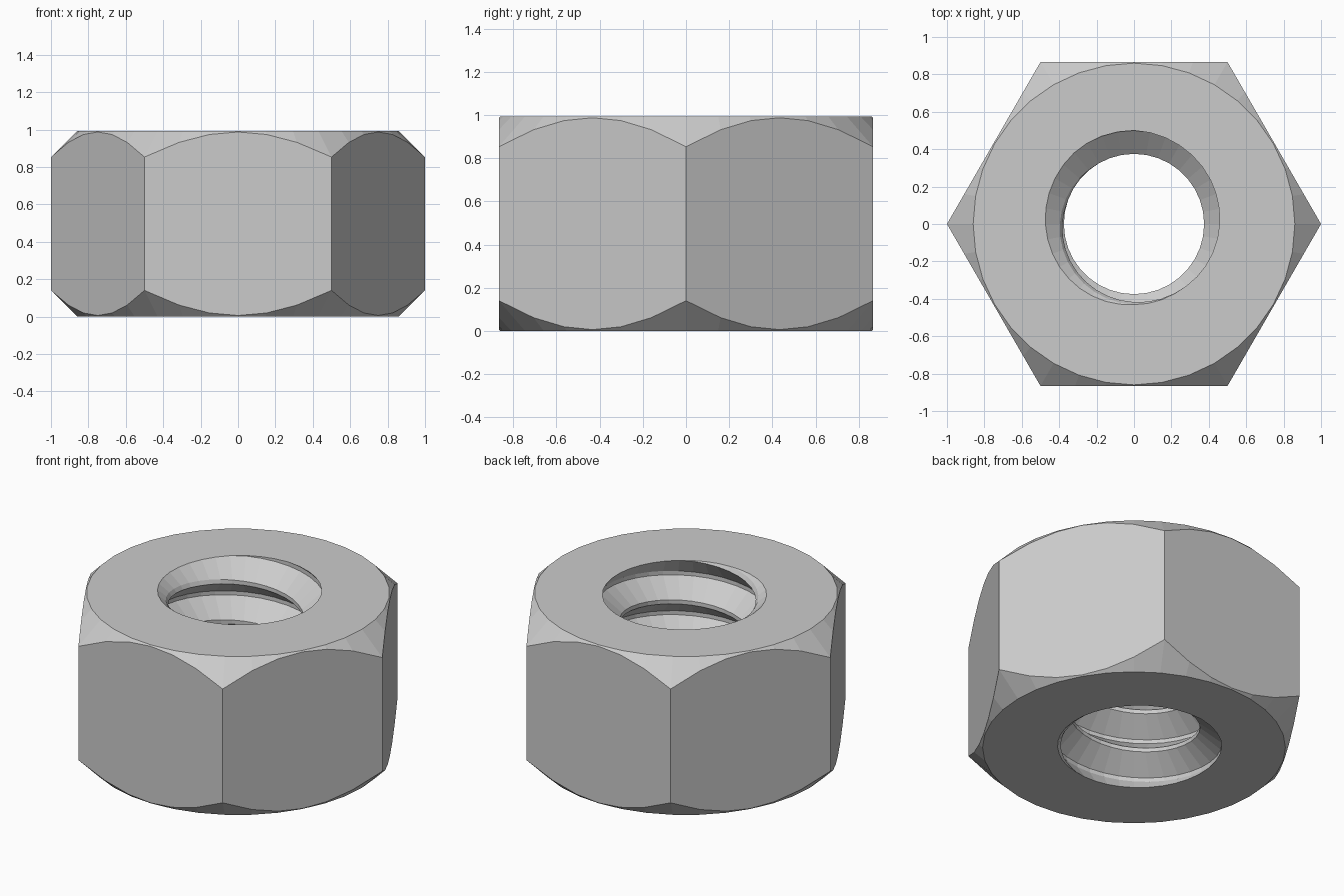
import bpy, bmesh
from math import cos, sin, pi, radians

if "Cube" in bpy.data.objects:
    bpy.data.objects.remove(bpy.data.objects["Cube"])

H = 0.993            # nut height
SEG = 36             # columns round the axis
PITCH = 0.25
ROOT, CREST = 0.5, 0.375
FACE_R = 0.86        # round flat on the top and bottom
STEPS = (0, 0.1, 0.5, 0.6)   # root start/end, crest start/end within one pitch


def thread_radius(z, z_root):
    # trapezoid thread, shallower at both mouths
    t = ((z - z_root) / PITCH) % 1.0
    if t < 0.1:
        depth = 0
    elif t < 0.5:
        depth = (t - 0.1) / 0.4
    elif t < 0.6:
        depth = 1
    else:
        depth = (1 - t) / 0.4
    d = min(z, H - z)
    taper = min(1.0, 0.55 + 0.45 * d / 0.1)
    return ROOT - (ROOT - CREST) * depth * taper


def section(a):
    # closed cross-section at angle a: thread upward, then the outside downward
    z_root = 1.0 + PITCH * (a - radians(135)) / (2 * pi)
    pts = []
    for k in range(-6, 3):
        for s in STEPS:
            z = min(max(z_root + (k + s) * PITCH, 0), H)
            inside = z + 1e-7 if s == 0 else z
            pts.append((thread_radius(inside, z_root), z))
    hex_r = cos(pi / 6) / cos(a % (pi / 3) - pi / 6)
    drop = hex_r - FACE_R
    pts += [(FACE_R, H), (hex_r, H - drop), (hex_r, drop), (FACE_R, 0)]
    return pts


bm = bmesh.new()
cols = []
for i in range(SEG + 1):
    a = 2 * pi * i / SEG
    cols.append([bm.verts.new((r * cos(a), r * sin(a), z)) for r, z in section(a)])

# skin neighbouring sections
n = len(cols[0])
for c0, c1 in zip(cols, cols[1:]):
    for j in range(n):
        k = (j + 1) % n
        bm.faces.new((c0[j], c1[j], c1[k], c0[k]))

# weld the helix seam and rows clipped at the end faces
bmesh.ops.remove_doubles(bm, verts=bm.verts, dist=1e-5)
bmesh.ops.dissolve_degenerate(bm, edges=bm.edges, dist=1e-5)
bmesh.ops.recalc_face_normals(bm, faces=bm.faces)

mesh = bpy.data.meshes.new("hex_nut")
bm.to_mesh(mesh)
bm.free()
nut = bpy.data.objects.new("hex_nut", mesh)
bpy.context.collection.objects.link(nut)
